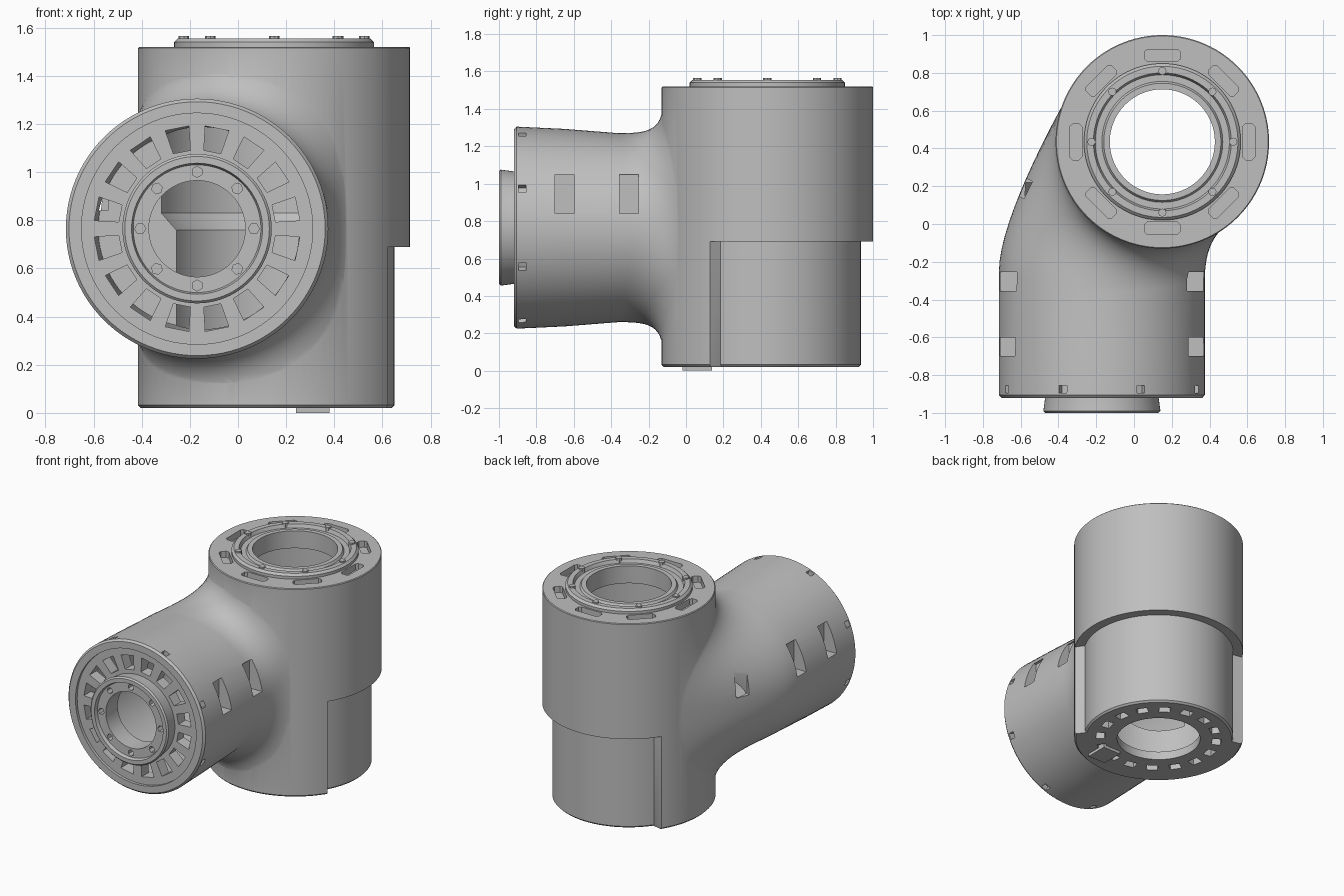
import bpy, bmesh, math
from mathutils import Vector

if "Cube" in bpy.data.objects:
    bpy.data.objects.remove(bpy.data.objects["Cube"])

CX, CY = 0.15, 0.435      # axis of the upright barrel
TX, TZ = -0.17, 0.765     # axis of the side tube
N = 96

grey = bpy.data.materials.new("cast_grey")
grey.use_nodes = True
grey.diffuse_color = (0.52, 0.52, 0.52, 1)
grey.node_tree.nodes["Principled BSDF"].inputs["Base Color"].default_value = (0.52, 0.52, 0.52, 1)


def place(axis, u, v, h):
    """Offsets (u, v) about the barrel axis (z) or the tube axis (y)."""
    return (CX + u, CY + v, h) if axis == "z" else (TX + u, h, TZ + v)


def add_loft(bm, rings, closed=False):
    rows = [[bm.verts.new(p) for p in ring] for ring in rings]
    n = len(rows[0])
    pairs = list(zip(rows, rows[1:])) + ([(rows[-1], rows[0])] if closed else [])
    for a, b in pairs:
        for i in range(n):
            j = (i + 1) % n
            bm.faces.new((a[i], a[j], b[j], b[i]))
    if not closed:
        for row in (rows[0], rows[-1]):
            mid = bm.verts.new(sum((v.co for v in row), Vector()) / n)
            for i in range(n):
                bm.faces.new((row[i], row[(i + 1) % n], mid))


def finish(name, bm):
    bmesh.ops.remove_doubles(bm, verts=bm.verts, dist=1e-5)
    bmesh.ops.recalc_face_normals(bm, faces=bm.faces)
    mesh = bpy.data.meshes.new(name)
    bm.to_mesh(mesh)
    bm.free()
    mesh.materials.append(grey)
    obj = bpy.data.objects.new(name, mesh)
    bpy.context.collection.objects.link(obj)
    return obj


def loft(name, rings, closed=False):
    bm = bmesh.new()
    add_loft(bm, rings, closed)
    return finish(name, bm)


def lathe(name, axis, profile, closed=False):
    angles = [2 * math.pi * i / N for i in range(N)]
    return loft(name, [[place(axis, r * math.cos(a), r * math.sin(a), h) for a in angles]
                       for r, h in profile], closed)


def pattern(name, axis, count, offset, poly, h0, h1):
    """Circular pattern of prisms; poly holds (radial, tangential) points."""
    bm = bmesh.new()
    for k in range(count):
        a = math.radians(offset) + 2 * math.pi * k / count
        c, s = math.cos(a), math.sin(a)
        add_loft(bm, [[place(axis, u * c - v * s, u * s + v * c, h) for u, v in poly]
                      for h in (h0, h1)])
    return finish(name, bm)


def rect(u0, u1, half):
    return [(u0, -half), (u1, -half), (u1, half), (u0, half)]


def ngon(u, r, n):
    return [(u + r * math.cos(2 * math.pi * i / n), r * math.sin(2 * math.pi * i / n))
            for i in range(n)]


def prism(name, poly, z0, z1):
    return loft(name, [[(x, y, z) for x, y in poly] for z in (z0, z1)])


def boolean(target, tool, operation="DIFFERENCE"):
    mod = target.modifiers.new("bool", "BOOLEAN")
    mod.operation, mod.solver, mod.object = operation, "EXACT", tool
    bpy.context.view_layer.objects.active = target
    bpy.ops.object.modifier_apply(modifier=mod.name)
    bpy.data.objects.remove(tool)


# Upright barrel: full radius above, stepped in at the back below
def outline(r_back, inset, z):
    ring = []
    for i in range(120):
        deg = i * 3
        r = (0.565 if 147 <= deg <= 327 else r_back) - inset
        ring.append(place("z", r * math.cos(math.radians(deg)), r * math.sin(math.radians(deg)), z))
    return ring


body = loft("housing", [outline(0.5, 0.012, 0.02), outline(0.5, 0, 0.032), outline(0.5, 0, 0.69),
                        outline(0.565, 0, 0.69), outline(0.565, 0, 1.515), outline(0.565, 0.005, 1.52)])


# Side tube flaring into the barrel
def tube_ring(rx, rz, y):
    return [(TX + rx * math.cos(2 * math.pi * i / N), y, TZ + rz * math.sin(2 * math.pi * i / N))
            for i in range(N)]


flare = []
for i in range(N):
    t = 2 * math.pi * i / N
    c, s = math.cos(t), math.sin(t)
    start = Vector((TX + 0.545 * c, -0.36 + (0.06 if c > 0 else 0.11) * c * c, TZ + 0.505 * s))
    phi = math.radians(229 + 79 * c + 25 * s * s)
    end = Vector((CX + 0.556 * math.cos(phi), CY + 0.556 * math.sin(phi),
                  TZ + 0.715 * math.copysign(abs(s) ** 0.8, s)))
    # handles follow the tube axis and the barrel surface
    reach = 0.15 + (0.1 * c * c if c < 0 else 0)
    turn = Vector((math.sin(phi), -math.cos(phi), 0)) * c * (0.25 if c < 0 else 0.1)
    h1 = start + Vector((0, reach, 0))
    h2 = end + turn - Vector((0, 0, 0.2 * s))
    curve = [start * (1 - k) ** 3 + h1 * 3 * k * (1 - k) ** 2 + h2 * 3 * k * k * (1 - k) + end * k ** 3
             for k in (j / 14 for j in range(15))]
    axis_point = Vector((CX, CY, TZ))
    curve.append(axis_point + (end - axis_point) * 0.7)
    flare.append(curve)
rings = [tube_ring(0.532, 0.527, -0.92), tube_ring(0.545, 0.54, -0.905), tube_ring(0.545, 0.528, -0.65)]
rings += [list(row) for row in zip(*flare)]
boolean(body, loft("side_tube", rings), "UNION")

# Inner cavities and bores
boolean(body, lathe("barrel_bore", "z", [(0.278, -0.1), (0.278, 0.08), (0.46, 0.08), (0.46, 0.76),
                                         (0.515, 0.83), (0.515, 1.45), (0.278, 1.45), (0.278, 1.7)]))
boolean(body, lathe("tube_cavity", "y", [(0.43, -0.82), (0.43, -0.1), (0.41, 0.22)]))
boolean(body, lathe("tube_bore", "y", [(0.27, -1.1), (0.27, -0.7)]))

# Recessed front face with its ring of windows
boolean(body, lathe("front_recess", "y", [(0.25, -0.96), (0.48, -0.96), (0.48, -0.9), (0.25, -0.9)], True))
boolean(body, pattern("front_windows", "y", 16, 11.25,
                      [(0.325, -0.036), (0.425, -0.05), (0.425, 0.05), (0.325, 0.036)], -1.0, -0.78))
boolean(body, pattern("rim_holes", "y", 8, 22.5, rect(0.5, 0.6, 0.022), -0.895, -0.855))

# Slots in the top face and windows in the bottom face
boolean(body, pattern("top_slots", "z", 8, 0, [(0.425, -0.08), (0.44, -0.095), (0.475, -0.095), (0.49, -0.08),
                                               (0.49, 0.08), (0.475, 0.095), (0.44, 0.095), (0.425, 0.08)],
                      1.475, 1.6))
boolean(body, pattern("bottom_windows", "z", 16, 11.25, rect(0.36, 0.42, 0.038), -0.05, 0.12))

# Cable slots on the tube sides
for y0, y1 in ((-0.7, -0.6), (-0.355, -0.255)):
    for x0, x1 in ((0.27, 0.5), (-0.84, -0.61)):
        boolean(body, prism("side_slot", [(x0, y0), (x1, y0), (x1, y1), (x0, y1)], 0.84, 1.05))
along, out = Vector((0.45, 0.89)) * 0.05, Vector((-0.89, 0.45))
base = Vector((-0.56, 0.18))
boolean(body, prism("rear_slot", [base - along, base + along, base + along + out * 0.2,
                                  base - along + out * 0.2], 0.84, 1.05))

# Front collar with hexagonal screw holes
collar = lathe("front_collar", "y", [(0.2, -0.84), (0.2, -0.975), (0.265, -0.975), (0.272, -1.0),
                                     (0.3, -1.0), (0.31, -0.99), (0.295, -0.88), (0.295, -0.84)], True)
boolean(collar, pattern("collar_holes", "y", 8, 0, ngon(0.236, 0.023, 6), -1.05, -0.92))

# Raised top ring with a groove and screw heads
top_ring = lathe("top_ring", "z", [(0.278, 1.42), (0.278, 1.545), (0.31, 1.545), (0.32, 1.53), (0.355, 1.53),
                                   (0.365, 1.555), (0.4, 1.555), (0.415, 1.54), (0.415, 1.5), (0.3, 1.42)], True)
screws = pattern("top_screws", "z", 8, 0, ngon(0.375, 0.022, 8), 1.52, 1.565)

# Small locating tab under the barrel
tab = prism("locating_tab", [(0.24, -0.02), (0.38, -0.02), (0.38, 0.14), (0.24, 0.14)], 0.0, 0.04)

# Smooth round surfaces while keeping edges sharp
bpy.ops.object.select_all(action="DESELECT")
for obj in (body, collar, top_ring, screws, tab):
    obj.select_set(True)
bpy.context.view_layer.objects.active = body
bpy.ops.object.shade_smooth_by_angle(angle=math.radians(30))
